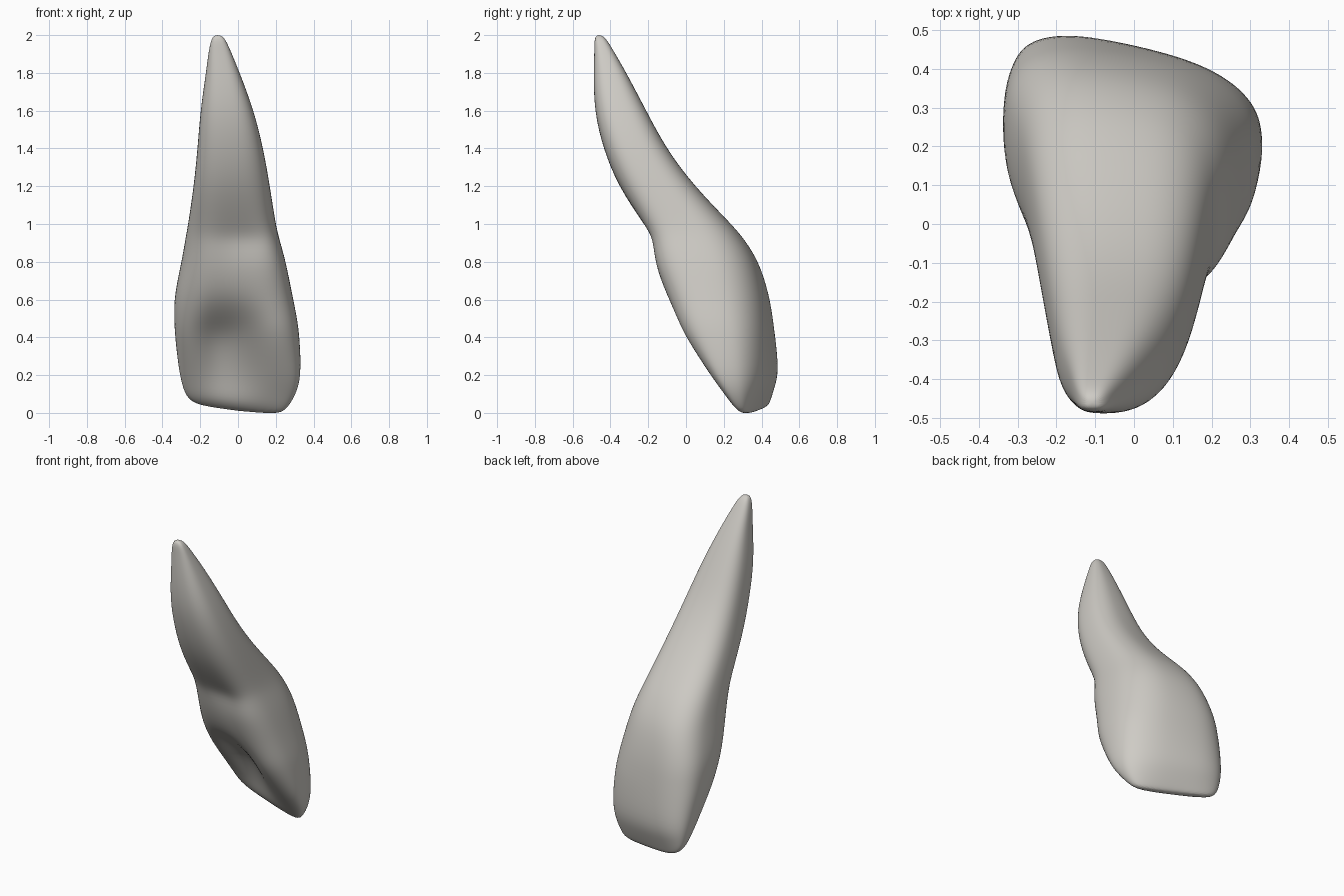
import bpy, bmesh
from math import cos, sin, pi, exp, copysign

if "Cube" in bpy.data.objects:
    bpy.data.objects.remove(bpy.data.objects["Cube"], do_unlink=True)


def make_material(name, colour):
    mat = bpy.data.materials.new(name)
    mat.use_nodes = True
    mat.diffuse_color = colour
    mat.node_tree.nodes["Principled BSDF"].inputs["Base Color"].default_value = colour
    return mat


def soft_power(value, exponent):
    return copysign(abs(value) ** exponent, value)


def section_point(section, angle):
    """Point on a rounded section with a bulged back and a hollowed front."""
    z, x_left, x_right, y_left, y_right, back, front, hollow, hollow_side = section
    u = soft_power(cos(angle), 0.75)
    v = soft_power(sin(angle), 0.75)
    blend = (u + 1) / 2
    x = x_left + (x_right - x_left) * blend
    y = y_left + (y_right - y_left) * blend
    if v > 0:
        y += back * v
    else:
        y += front * v + hollow * abs(v) * exp(-((u - hollow_side) / 0.5) ** 2)
    # the biting edge slopes down towards one corner
    slope = max(0, 1 - z / 0.4)
    return x, y, z + 0.11 * slope * (0.18 - x)


def loft(name, sections, sides, material):
    bm = bmesh.new()
    rings = []
    for section in sections:
        points = [section_point(section, 2 * pi * i / sides) for i in range(sides)]
        rings.append([bm.verts.new(p) for p in points])
    for low, high in zip(rings, rings[1:]):
        for i in range(sides):
            j = (i + 1) % sides
            bm.faces.new((low[i], low[j], high[j], high[i]))
    bm.faces.new(rings[0][::-1])
    bm.faces.new(rings[-1])
    bmesh.ops.recalc_face_normals(bm, faces=bm.faces)
    mesh = bpy.data.meshes.new(name)
    bm.to_mesh(mesh)
    bm.free()
    mesh.materials.append(material)
    for face in mesh.polygons:
        face.use_smooth = True
    obj = bpy.data.objects.new(name, mesh)
    bpy.context.collection.objects.link(obj)
    smooth = obj.modifiers.new("smooth_surface", "SUBSURF")
    smooth.levels = smooth.render_levels = 2
    return obj


# height, left x, right x, left y, right y, back bulge, front bulge, hollow, hollow side
crown = [
    (-.01, -.2, .21, .43, .31, .02, .02, 0, 0),
    (.03, -.27, .26, .42, .28, .06, .05, 0, 0),
    (.1, -.295, .305, .4, .25, .11, .08, .03, -.2),
    (.2, -.315, .338, .37, .21, .175, .13, .09, -.2),
    (.4, -.335, .328, .31, .18, .21, .25, .18, -.2),
    (.5, -.34, .315, .27, .15, .235, .26, .1, -.15),
    (.62, -.34, .29, .23, .12, .255, .27, .01, 0),
    (.8, -.3, .255, .16, .07, .265, .29, .02, .1),
    (.92, -.28, .22, .08, .02, .255, .25, .04, .2),
    (1, -.265, .2, .02, -.02, .24, .24, .02, .2),
]
root = [
    (1.2, -.235, .17, -.16, -.16, .205, .2, 0, 0),
    (1.4, -.215, .135, -.27, -.27, .165, .17, 0, 0),
    (1.6, -.2, .085, -.35, -.35, .14, .137, 0, 0),
    (1.8, -.17, .01, -.4, -.4, .085, .09, 0, 0),
    (1.92, -.155, -.04, -.44, -.44, .055, .045, 0, 0),
    (1.985, -.14, -.07, -.46, -.46, .035, .025, 0, 0),
    (2, -.12, -.095, -.46, -.46, .01, .01, 0, 0),
]

enamel = make_material("warm_grey_enamel", (.62, .6, .56, 1))
loft("incisor_tooth", crown + root, 28, enamel)
